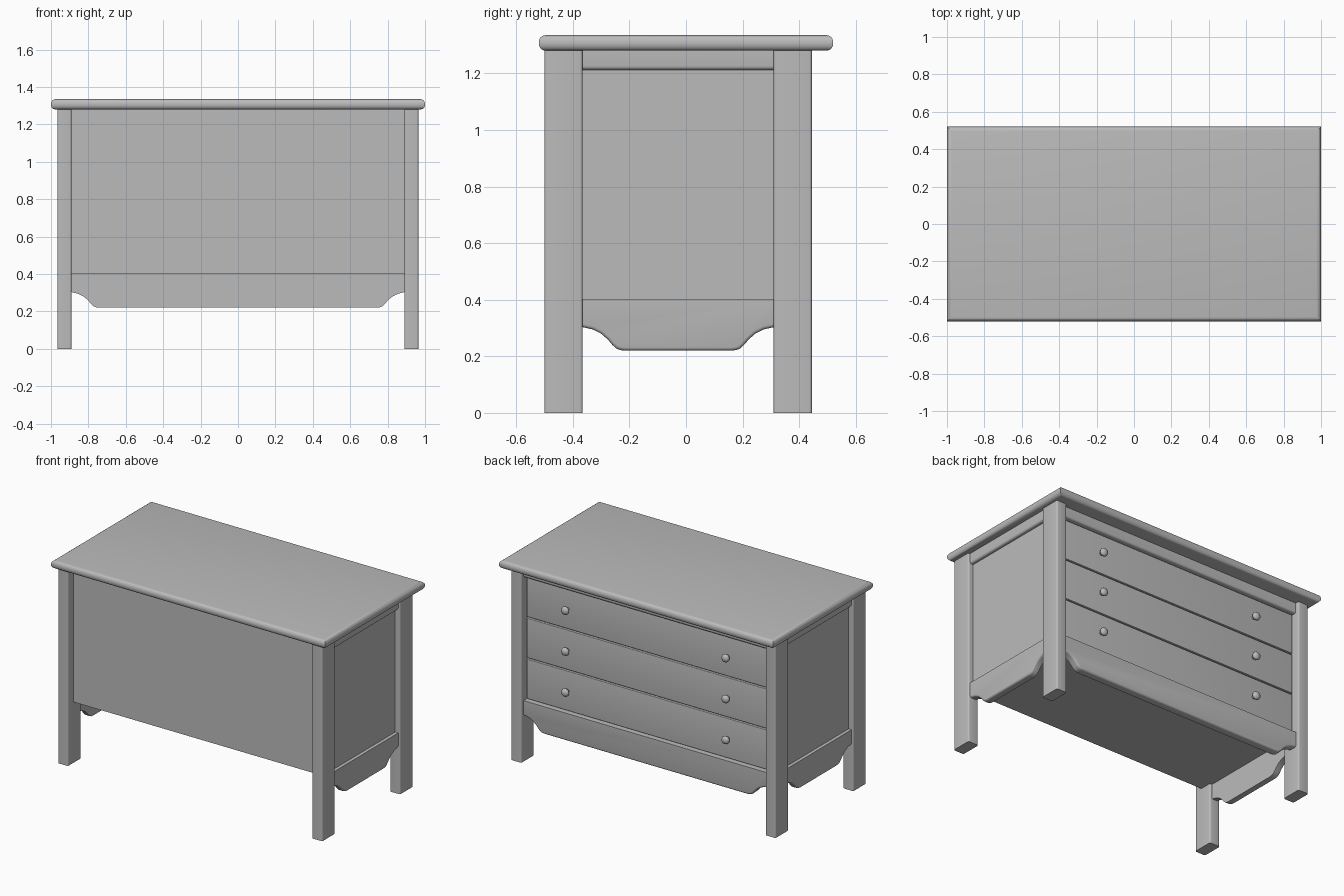
import bpy, bmesh, math
from mathutils import Matrix, Vector

cube = bpy.data.objects.get("Cube")
if cube:
    bpy.data.objects.remove(cube, do_unlink=True)

grey = bpy.data.materials.new("plain grey")
grey.use_nodes = True
colour = (0.5, 0.5, 0.5, 1)
grey.diffuse_color = colour
grey.node_tree.nodes["Principled BSDF"].inputs["Base Color"].default_value = colour


def finish(name, bm, angle=35):
    bmesh.ops.recalc_face_normals(bm, faces=bm.faces)
    mesh = bpy.data.meshes.new(name)
    bm.to_mesh(mesh)
    bm.free()
    mesh.materials.append(grey)
    obj = bpy.data.objects.new(name, mesh)
    bpy.context.collection.objects.link(obj)
    bpy.ops.object.select_all(action='DESELECT')
    obj.select_set(True)
    bpy.context.view_layer.objects.active = obj
    bpy.ops.object.shade_smooth_by_angle(angle=math.radians(angle))
    return obj


def round_edges(bm, rule, radius, segments=4):
    edges = [e for e in bm.edges if rule(e)]
    bmesh.ops.bevel(bm, geom=edges, offset=radius, segments=segments,
                    profile=0.5, affect='EDGES', clamp_overlap=True)


def box(name, x, y, z, rule=None, radius=0.01):
    bm = bmesh.new()
    bmesh.ops.create_cube(bm, size=1)
    for v in bm.verts:
        for i, (lo, hi) in enumerate((x, y, z)):
            v.co[i] = lo if v.co[i] < 0 else hi
    if rule:
        round_edges(bm, rule, radius)
    return finish(name, bm)


def direction(e):
    d = e.verts[1].co - e.verts[0].co
    return max(range(3), key=lambda i: abs(d[i]))


def outer(axis, sign, value):
    # Edges lying on the outward face of a part
    return lambda e: all(abs(v.co[axis] * sign - value) < 1e-4 for v in e.verts)


# Key dimensions
LEG_IN, LEG_OUT = 0.89, 0.965
FRONT, FRONT_IN, BACK_IN, BACK = -0.5, -0.365, 0.31, 0.445
FLOOR, RAIL, TOP = 0.402, 1.212, 1.28
SIDE_FACE, DRAWER_FACE = 0.93, 0.395


def apron(name, half, thick, place):
    # Board with a scooped curve at each end, extruded and rounded on its face
    scoop = [(0, .303), (.035, .295), (.065, .28), (.088, .26),
             (.105, .24), (.118, .228), (.132, .222), (.15, .22)]
    outline = [(-half + d, z) for d, z in scoop]
    outline += [(half - d, z) for d, z in reversed(scoop)]
    outline += [(half, FLOOR), (-half, FLOOR)]
    bm = bmesh.new()
    face = bm.faces.new([bm.verts.new((u, 0, z)) for u, z in outline])
    moved = bmesh.ops.extrude_face_region(bm, geom=[face])["geom"]
    front = [v for v in moved if isinstance(v, bmesh.types.BMVert)]
    bmesh.ops.translate(bm, verts=front, vec=(0, thick, 0))
    round_edges(bm, lambda e: outer(1, 1, thick)(e)
                and not all(abs(abs(v.co.x) - half) < 1e-4 for v in e.verts), 0.012, 3)
    bmesh.ops.transform(bm, matrix=place, verts=bm.verts)
    return finish(name, bm)


# Table top with half-round edges and square corners
box("top_board", (-1, 1), (-0.52, 0.52), (TOP, 1.335), lambda e: direction(e) != 2, 0.024)

# Legs, side panels, side rails and side aprons
for side, s in (("left", 1), ("right", -1)):
    span = lambda a, b: tuple(sorted((a * s, b * s)))
    for end, y in (("front", (FRONT, FRONT_IN)), ("back", (BACK_IN, BACK))):
        box(f"{end}_{side}_leg", span(LEG_IN, LEG_OUT), y, (0, TOP),
            lambda e: direction(e) == 2, 0.01)
    box(f"{side}_panel", span(0.9, SIDE_FACE), (FRONT_IN, BACK_IN), (FLOOR, TOP))
    box(f"{side}_top_rail", span(0.9, 0.952), (FRONT_IN, BACK_IN), (RAIL, TOP),
        lambda e: outer(0, s, 0.952)(e) and outer(2, 1, RAIL)(e), 0.014)
    middle = (FRONT_IN + BACK_IN) / 2
    turn = Matrix.Rotation(-s * math.pi / 2, 4, 'Z')
    apron(f"{side}_apron", (BACK_IN - FRONT_IN) / 2, 0.045,
          Matrix.Translation(Vector((s * 0.907, middle, 0))) @ turn)

# Plain front panel, floor and inner board behind the drawers
box("front_panel", (-LEG_IN, LEG_IN), (-0.445, -0.42), (FLOOR, TOP))
box("floor_board", (-0.91, 0.91), (-0.43, 0.38), (FLOOR, FLOOR + 0.02))
box("drawer_backing", (-LEG_IN, LEG_IN), (0.36, 0.38), (FLOOR, TOP))

# Drawer side: rail, scooped apron, three drawers with two knobs each
box("back_top_rail", (-LEG_IN, LEG_IN), (0.37, 0.42), (RAIL, TOP),
    lambda e: outer(1, 1, 0.42)(e) and outer(2, 1, RAIL)(e), 0.014)
apron("back_apron", LEG_IN, 0.05, Matrix.Translation(Vector((0, 0.372, 0))))


def knob(name, x, z):
    profile = [(.01, 0), (.01, .012), (.022, .018), (.027, .028), (.023, .038), (.013, .044), (0, .046)]
    bm = bmesh.new()
    verts = [bm.verts.new((r, y, 0)) for r, y in profile]
    edges = [bm.edges.new(pair) for pair in zip(verts, verts[1:])]
    bmesh.ops.spin(bm, geom=verts + edges, cent=(0, 0, 0), axis=(0, 1, 0),
                   angle=2 * math.pi, steps=20, use_merge=True)
    bmesh.ops.remove_doubles(bm, verts=bm.verts, dist=1e-5)
    bmesh.ops.translate(bm, verts=bm.verts, vec=(x, DRAWER_FACE, z))
    finish(name, bm, 60)


height = (RAIL - FLOOR) / 3
for n, level in enumerate(("bottom", "middle", "top")):
    z = FLOOR + n * height
    box(f"{level}_drawer", (-LEG_IN + 0.004, LEG_IN - 0.004), (0.365, DRAWER_FACE),
        (z + 0.004, z + height - 0.004), outer(1, 1, DRAWER_FACE), 0.004)
    for side, s in (("left", 1), ("right", -1)):
        knob(f"{level}_{side}_knob", s * 0.585, z + height / 2)
